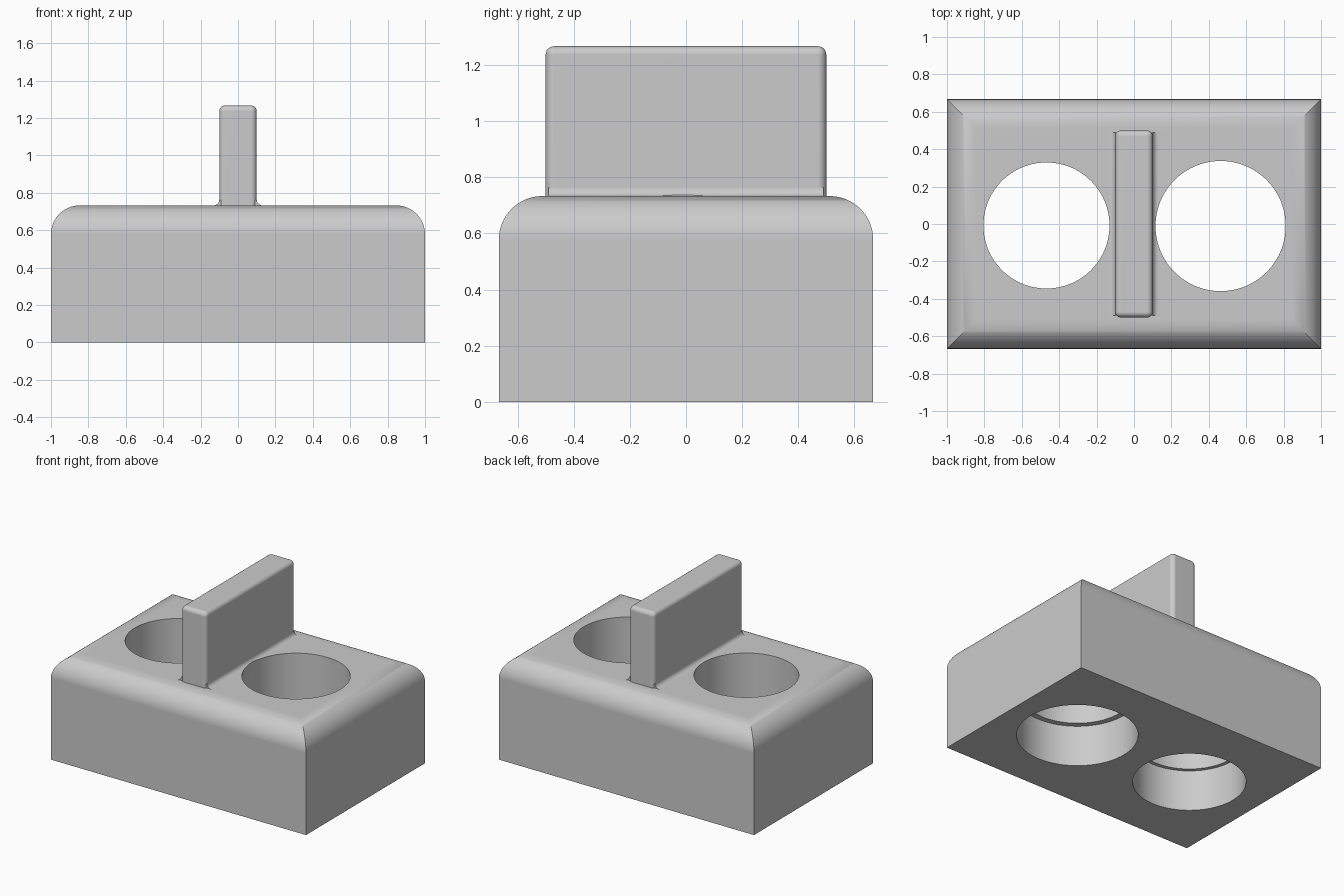
import bpy
import bmesh
from math import sin, cos, pi, radians

if "Cube" in bpy.data.objects:
    bpy.data.objects.remove(bpy.data.objects["Cube"], do_unlink=True)

HX, HY, TOP = 1.0, 0.667, 0.733      # block half sizes and height
ROUND = 0.155                        # radius of the top edges
WALL_X, WALL_Y, WALL_TOP = 0.1, 0.5, 1.267
FILLET = 0.03

grey = bpy.data.materials.new("plain grey")
grey.use_nodes = True
grey.diffuse_color = (0.6, 0.6, 0.6, 1)
grey.node_tree.nodes["Principled BSDF"].inputs["Base Color"].default_value = (0.6, 0.6, 0.6, 1)


def make_object(name, bm):
    bmesh.ops.recalc_face_normals(bm, faces=bm.faces)
    mesh = bpy.data.meshes.new(name)
    bm.to_mesh(mesh)
    bm.free()
    mesh.materials.append(grey)
    obj = bpy.data.objects.new(name, mesh)
    bpy.context.collection.objects.link(obj)
    return obj


def loft(name, rings):
    """Closed solid through a stack of equal-length point rings."""
    bm = bmesh.new()
    loops = [[bm.verts.new(p) for p in ring] for ring in rings]
    for a, b in zip(loops, loops[1:]):
        for i in range(len(a)):
            j = (i + 1) % len(a)
            bm.faces.new((a[i], a[j], b[j], b[i]))
    bm.faces.new(loops[0])
    bm.faces.new(loops[-1])
    return make_object(name, bm)


def rectangle(hx, hy, z):
    return [(-hx, -hy, z), (hx, -hy, z), (hx, hy, z), (-hx, hy, z)]


def circle(cx, cy, r, z, n=96):
    return [(cx + r * cos(2 * pi * i / n), cy + r * sin(2 * pi * i / n), z) for i in range(n)]


def finish(obj, cutters=()):
    """Cut the bores, bake the modifiers and smooth the curved faces."""
    for cutter in cutters:
        mod = obj.modifiers.new("bore", 'BOOLEAN')
        mod.operation = 'DIFFERENCE'
        mod.solver = 'EXACT'
        mod.object = cutter
    bpy.context.view_layer.update()
    graph = bpy.context.evaluated_depsgraph_get()
    mesh = bpy.data.meshes.new_from_object(obj.evaluated_get(graph))
    obj.modifiers.clear()
    obj.data = mesh
    mesh.shade_smooth()
    mesh.set_sharp_from_angle(angle=radians(30))
    weighted = obj.modifiers.new("weighted normals", 'WEIGHTED_NORMAL')
    weighted.keep_sharp = True


# Stepped bores: wide below, narrower above the ledge
def bore(name, cx, cy, wide, narrow, ledge=0.29):
    cutter = loft(name, [circle(cx, cy, r, z) for r, z in
                         ((wide, -0.2), (wide, ledge), (narrow, ledge), (narrow, 1.0))])
    cutter.hide_render = True
    return cutter


bores = [bore("right_bore_cutter", -0.468, -0.008, 0.362, 0.337),
         bore("left_bore_cutter", 0.463, -0.011, 0.388, 0.348)]

# Block with rounded top edges, mitred at the sharp corners
rings = [rectangle(HX, HY, 0)]
for k in range(17):
    a = k / 16 * pi / 2
    inset = ROUND * (1 - cos(a))
    rings.append(rectangle(HX - inset, HY - inset, TOP - ROUND + ROUND * sin(a)))
block = loft("block", rings)
finish(block, bores)

# Upright wall with softened edges
wall = loft("upright_wall", [rectangle(WALL_X, WALL_Y, TOP - 0.04),
                             rectangle(WALL_X, WALL_Y, WALL_TOP)])
bevel = wall.modifiers.new("soft edges", 'BEVEL')
bevel.width = FILLET
bevel.segments = 6
finish(wall)

# Concave fillets where the wall meets the block
for side, name in ((-1, "right_fillet"), (1, "left_fillet")):
    profile = [(WALL_X - 0.02, TOP - 0.01), (WALL_X - 0.02, TOP + FILLET)]
    for k in range(9):
        a = k / 8 * pi / 2
        profile.append((WALL_X + FILLET * (1 - cos(a)), TOP + FILLET * (1 - sin(a))))
    profile.append((WALL_X + FILLET, TOP - 0.01))
    fillet = loft(name, [[(side * x, y, z) for x, z in profile]
                         for y in (0.01 - WALL_Y, WALL_Y - 0.01)])
    finish(fillet, bores)

for cutter in bores:
    bpy.data.objects.remove(cutter, do_unlink=True)
